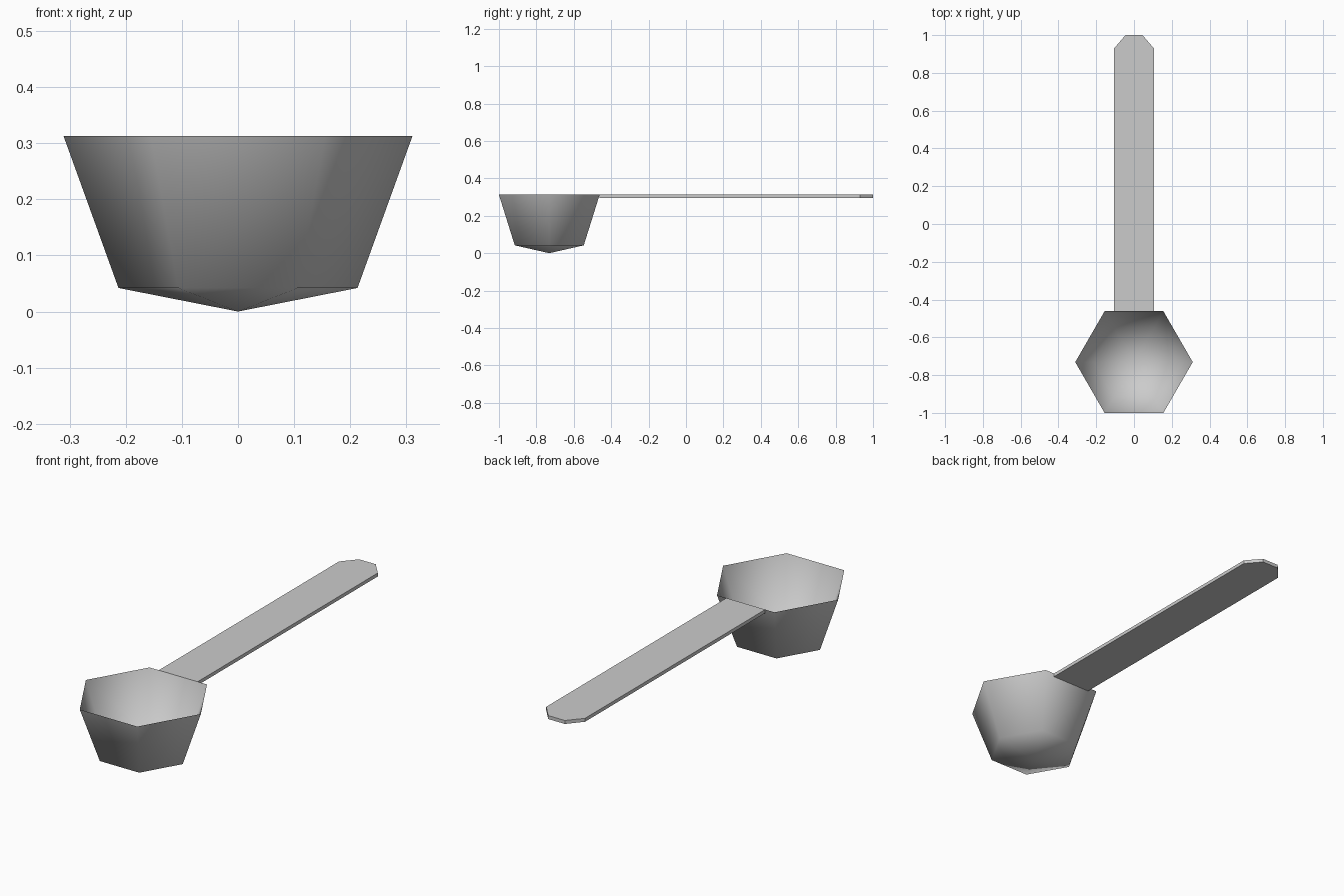
import bpy, bmesh
from math import cos, sin, tau

cube = bpy.data.objects.get("Cube")
if cube:
    bpy.data.objects.remove(cube, do_unlink=True)

# Single grey material
grey = bpy.data.materials.new("plain_grey")
grey.use_nodes = True
colour = (0.6, 0.6, 0.6, 1)
grey.diffuse_color = colour
grey.node_tree.nodes["Principled BSDF"].inputs["Base Color"].default_value = colour

SIDES = 6
BOWL_Y = -0.731
TOP = 0.313


def make_object(name, bm, smooth):
    bmesh.ops.recalc_face_normals(bm, faces=bm.faces)
    for face in bm.faces:
        face.smooth = smooth
    mesh = bpy.data.meshes.new(name)
    bm.to_mesh(mesh)
    bm.free()
    mesh.materials.append(grey)
    obj = bpy.data.objects.new(name, mesh)
    bpy.context.collection.objects.link(obj)
    return obj


def ring(bm, radius, z):
    return [bm.verts.new((radius * cos(tau * i / SIDES),
                          BOWL_Y + radius * sin(tau * i / SIDES), z))
            for i in range(SIDES)]


# Bowl: open six-sided cup with a shallow pointed base, smooth shaded
bm = bmesh.new()
rim = ring(bm, 0.311, TOP)
base = ring(bm, 0.213, 0.042)
tip = bm.verts.new((0, BOWL_Y, 0))
for i in range(SIDES):
    j = (i + 1) % SIDES
    bm.faces.new((base[i], base[j], rim[j], rim[i]))
    bm.faces.new((tip, base[j], base[i]))
# Orient outward explicitly, since the cup is open
bowl = make_object("bowl", bm, True)
if bowl.data.polygons[0].normal.x < 0:
    bowl.data.flip_normals()

# Handle: thin flat strip with a chamfered far end
half = [(0.105, -0.462), (0.105, 0.93), (0.045, 1.0)]
outline = half + [(-x, y) for x, y in reversed(half)]
bm = bmesh.new()
bottom = bm.faces.new([bm.verts.new((x, y, TOP - 0.017)) for x, y in outline])
extruded = bmesh.ops.extrude_face_region(bm, geom=[bottom], use_keep_orig=True)
lifted = [g for g in extruded["geom"] if isinstance(g, bmesh.types.BMVert)]
bmesh.ops.translate(bm, verts=lifted, vec=(0, 0, 0.017))
make_object("handle", bm, False)
